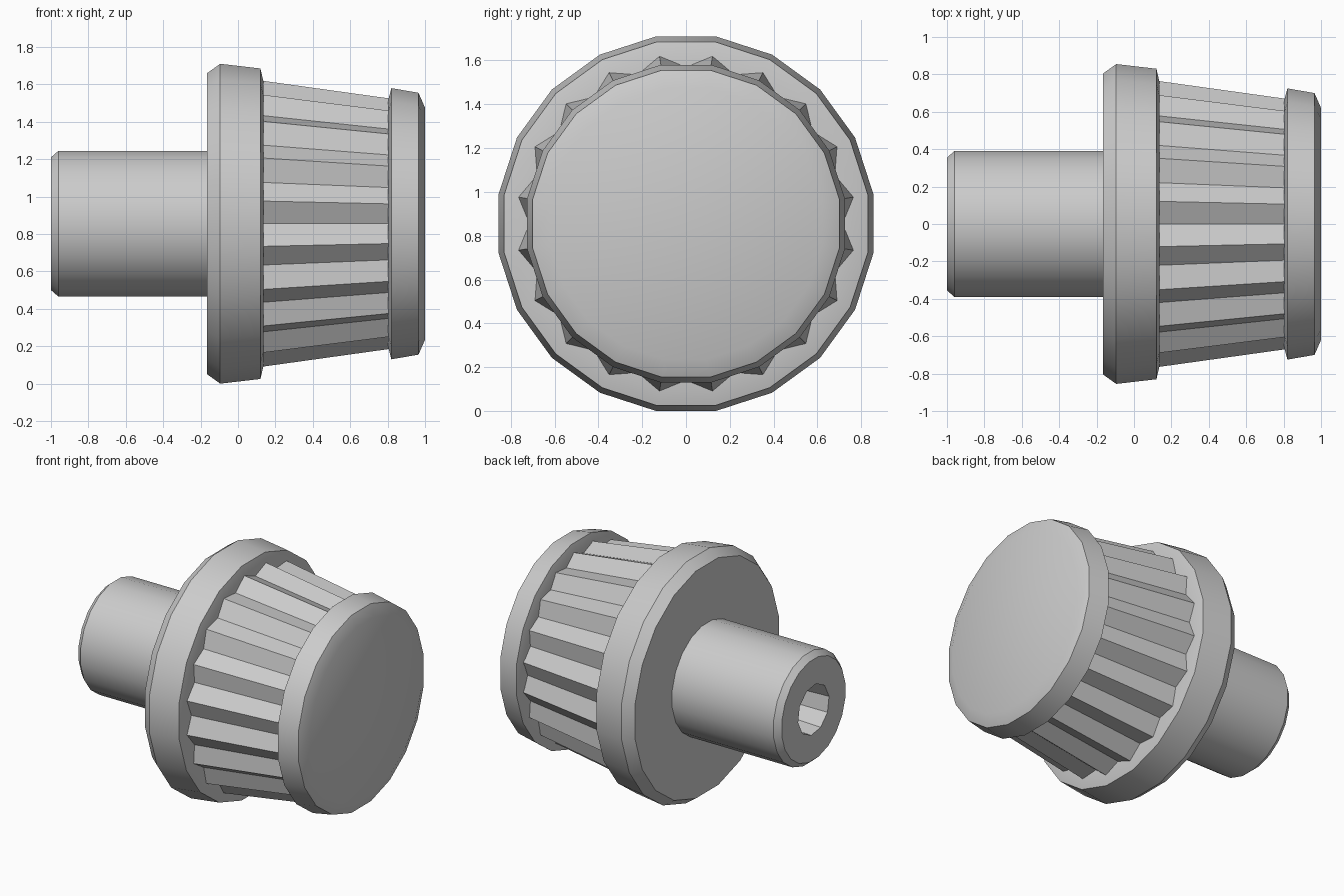
import bpy, bmesh, math

if "Cube" in bpy.data.objects:
    bpy.data.objects.remove(bpy.data.objects["Cube"])

N = 20                      # sides round the axis
STEP = 2 * math.pi / N
CZ = 0.855                  # axis height
K = 1 / math.cos(STEP / 2)  # flat-to-flat radius -> corner radius


def build(name, rings, cap_first=False, cap_last=False, smooth=True):
    """Bridge rings of (x, [(radius, angle), ...]) along the x axis."""
    bm = bmesh.new()
    loops = [[bm.verts.new((x, r * math.sin(a), CZ + r * math.cos(a))) for r, a in pts]
             for x, pts in rings]
    for p, q in zip(loops, loops[1:]):
        n = len(p)
        for i in range(n):
            j = (i + 1) % n
            bm.faces.new((p[i], q[i], q[j], p[j]))
    if cap_first:
        bm.faces.new(loops[0])
    if cap_last:
        bm.faces.new(loops[-1][::-1])
    me = bpy.data.meshes.new(name)
    bm.to_mesh(me)
    bm.free()
    ob = bpy.data.objects.new(name, me)
    bpy.context.collection.objects.link(ob)
    if smooth:
        bpy.ops.object.select_all(action='DESELECT')
        ob.select_set(True)
        bpy.context.view_layer.objects.active = ob
        bpy.ops.object.shade_smooth_by_angle(angle=math.radians(24))
    return ob


def ring(r):
    return [(r * K, (i + 0.5) * STEP) for i in range(N)]


def socket_ring(r):
    # ten-sided outline carried by twenty points
    return [(r if i % 2 else r * math.cos(STEP), (i + 0.5) * STEP) for i in range(N)]


def teeth_ring(tip, valley):
    return [(tip if i % 2 else valley, i * STEP / 2) for i in range(2 * N)]


# shaft with a blind hole in its end
build("shaft", [(-0.70, socket_ring(0.16)), (-1.0, socket_ring(0.175)),
                (-1.0, ring(0.355)), (-0.96, ring(0.39)), (-0.165, ring(0.39))],
      cap_first=True)

# wide collar
build("collar", [(-0.165, ring(0.385)), (-0.165, ring(0.805)), (-0.095, ring(0.855)),
                 (0.12, ring(0.83)), (0.135, ring(0.765)), (0.135, ring(0.68))])

# tapered ribbed grip
build("ribbed_grip", [(0.13, teeth_ring(0.774, 0.715)), (0.81, teeth_ring(0.678, 0.625))],
      smooth=False)

# end cap
build("end_cap", [(0.803, ring(0.60)), (0.803, ring(0.66)), (0.82, ring(0.725)),
                  (0.965, ring(0.70)), (1.0, ring(0.62))], cap_last=True)

# consistent outward normals per part (open shells wound the same way)
for ob in bpy.context.collection.objects:
    bm = bmesh.new()
    bm.from_mesh(ob.data)
    bmesh.ops.recalc_face_normals(bm, faces=bm.faces)
    # outermost side face must point away from the axis
    f = max(bm.faces, key=lambda f: math.hypot(f.calc_center_median().y,
                                               f.calc_center_median().z - CZ))
    c = f.calc_center_median()
    if f.normal.y * c.y + f.normal.z * (c.z - CZ) < 0:
        bmesh.ops.reverse_faces(bm, faces=bm.faces)
    bm.to_mesh(ob.data)
    bm.free()
